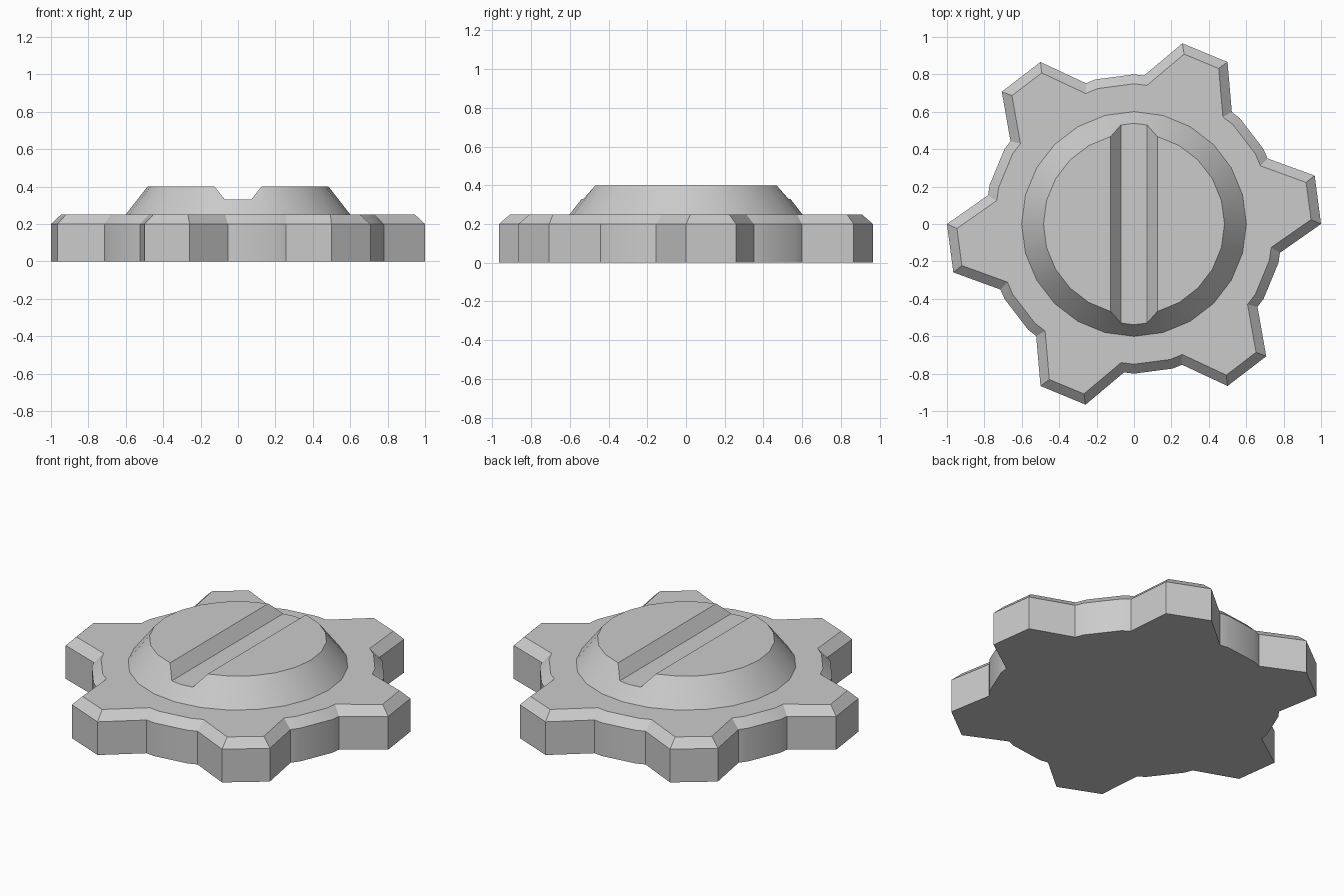
import bpy, bmesh
from math import radians, cos, sin
from mathutils import Vector

if "Cube" in bpy.data.objects:
    bpy.data.objects.remove(bpy.data.objects["Cube"])


def polar(deg, r):
    return Vector((r * cos(radians(deg)), r * sin(radians(deg))))


def inset(pts, d):
    """Offset a counter-clockwise outline inward by d with mitred corners."""
    out = []
    for i, p in enumerate(pts):
        a = (p - pts[i - 1]).normalized()
        b = (pts[(i + 1) % len(pts)] - p).normalized()
        na, nb = Vector((-a.y, a.x)), Vector((-b.y, b.x))
        out.append(p + (na + nb) * d / (1 + na.dot(nb)))
    return out


def loft(name, rings):
    """Closed solid through a stack of equal-length vertex rings."""
    bm = bmesh.new()
    vs = [[bm.verts.new(p) for p in ring] for ring in rings]
    n = len(vs[0])
    for lo, hi in zip(vs, vs[1:]):
        for i in range(n):
            j = (i + 1) % n
            bm.faces.new((lo[i], lo[j], hi[j], hi[i]))
    bm.faces.new(vs[0][::-1])
    bm.faces.new(vs[-1])
    bmesh.ops.recalc_face_normals(bm, faces=bm.faces)
    me = bpy.data.meshes.new(name)
    bm.to_mesh(me)
    bm.free()
    ob = bpy.data.objects.new(name, me)
    bpy.context.collection.objects.link(ob)
    return ob


def boolean(target, tool, op):
    bpy.context.view_layer.objects.active = target
    m = target.modifiers.new(op, 'BOOLEAN')
    m.operation, m.object, m.solver = op, tool, 'EXACT'
    bpy.ops.object.modifier_apply(modifier=m.name)
    bpy.data.objects.remove(tool)


def at(pts, z):
    return [(p.x, p.y, z) for p in pts]


# Six-toothed wheel with a chamfered top rim
outline = []
for k in range(6):
    for deg, r in ((0, 1), (15, 1), (26.15, .795), (30, .8), (45, .8), (48.85, .795)):
        outline.append(polar(deg + 60 * k, r))
gear = loft("gear_wheel", [at(outline, 0), at(outline, .2), at(inset(outline, .05), .25)])

# Tapered hub, sunk slightly into the wheel
hub = loft("hub", [at([polar(15 * i, r) for i in range(24)], z)
                   for r, z in ((.64, .2), (.484, .4))])
for r_low in (0,):
    for v in hub.data.vertices:
        if v.co.z < .3:
            v.co.z = .21
            v.co.xy = v.co.xy.normalized() * .632

# Flared slot across the hub
section = ((-.07, .33), (.07, .33), (.18, .47), (-.18, .47))
slot = loft("slot_cutter", [[(x, y, z) for x, z in section] for y in (-.8, .8)])
boolean(hub, slot, 'DIFFERENCE')
boolean(gear, hub, 'UNION')

bpy.ops.object.select_all(action='DESELECT')
gear.select_set(True)
bpy.context.view_layer.objects.active = gear
bpy.ops.object.shade_smooth_by_angle(angle=radians(20))
